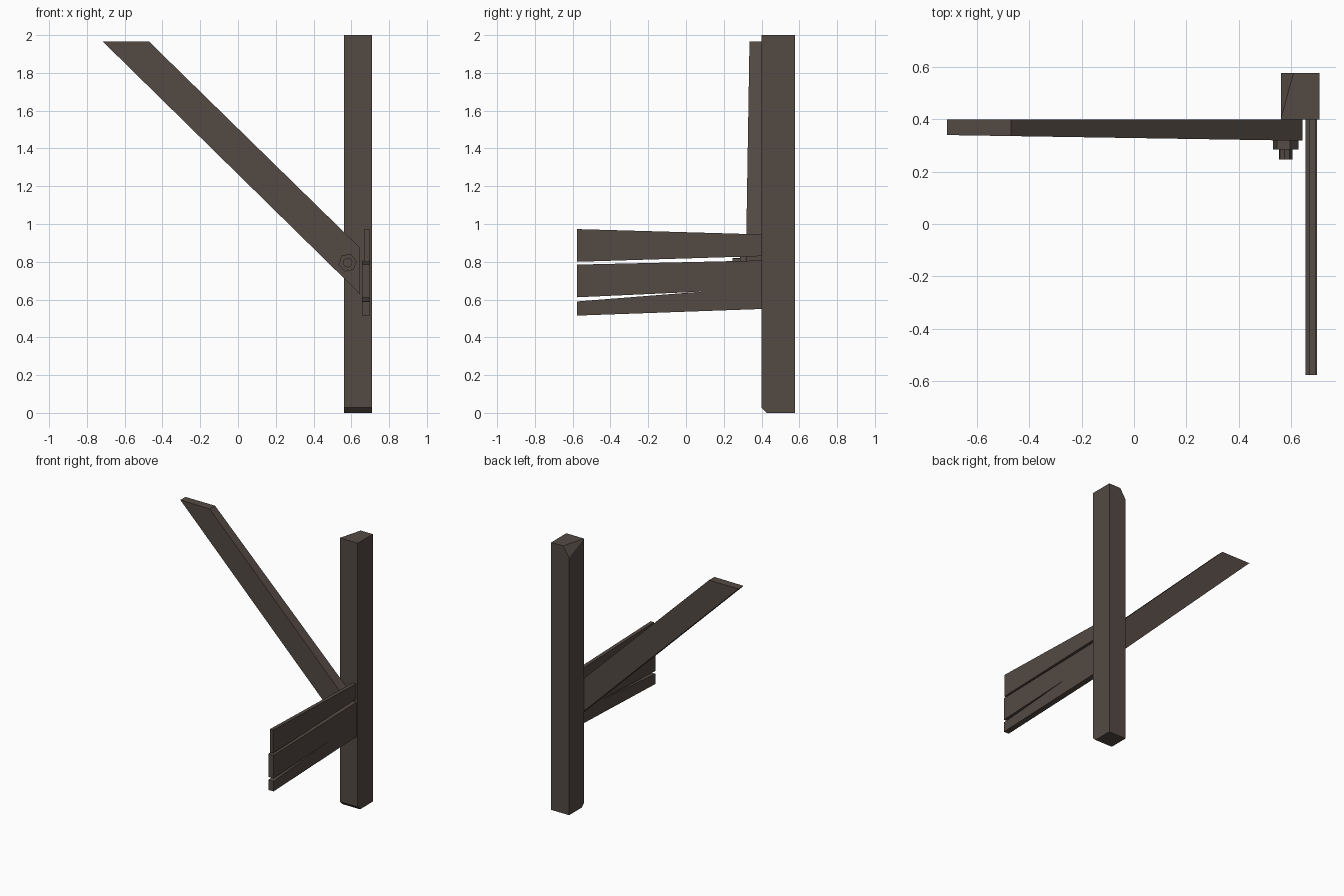
import bpy
import bmesh
import math
from mathutils import Vector

default = bpy.data.objects.get("Cube")
if default:
    bpy.data.objects.remove(default, do_unlink=True)

# Weathered dark brown wood, used for everything
wood = bpy.data.materials.new("dark_brown_wood")
wood.use_nodes = True
colour = (0.087, 0.068, 0.057, 1)
wood.diffuse_color = colour
shader = wood.node_tree.nodes["Principled BSDF"]
shader.inputs["Base Color"].default_value = colour
shader.inputs["Roughness"].default_value = 0.9


def finish(name, bm):
    bmesh.ops.recalc_face_normals(bm, faces=bm.faces[:])
    mesh = bpy.data.meshes.new(name)
    bm.to_mesh(mesh)
    bm.free()
    mesh.materials.append(wood)
    obj = bpy.data.objects.new(name, mesh)
    bpy.context.collection.objects.link(obj)
    return obj


def loft(name, start, end):
    """Solid between two matching outlines."""
    bm = bmesh.new()
    a = [bm.verts.new(p) for p in start]
    b = [bm.verts.new(p) for p in end]
    bm.faces.new(a)
    bm.faces.new(b[::-1])
    for i in range(len(a)):
        j = (i + 1) % len(a)
        bm.faces.new((a[i], a[j], b[j], b[i]))
    return finish(name, bm)


def side_plank(name, outline, x0, x1):
    """Plank with a (y, z) outline, extruded across x."""
    return loft(name, [(x0, y, z) for y, z in outline],
                [(x1, y, z) for y, z in outline])


def slice_off(bm, point, normal):
    """Cut away everything on the normal side and cap the cut."""
    cut = bmesh.ops.bisect_plane(bm, geom=bm.verts[:] + bm.edges[:] + bm.faces[:],
                                 plane_co=point, plane_no=normal, clear_outer=True)
    edges = [e for e in cut["geom_cut"] if isinstance(e, bmesh.types.BMEdge)]
    bmesh.ops.holes_fill(bm, edges=edges)


# Upright post, with a chamfered foot and a chipped top corner
L, R, F, B, TOP = 0.562, 0.71, 0.4, 0.578, 2.0
bm = bmesh.new()
bmesh.ops.create_cube(bm, size=1)
bmesh.ops.scale(bm, vec=(R - L, B - F, TOP), verts=bm.verts[:])
bmesh.ops.translate(bm, vec=((L + R) / 2, (F + B) / 2, TOP / 2), verts=bm.verts[:])
slice_off(bm, (L, F, 0.028), (0, -1, -1))
chip = [Vector((L, F + 0.003, TOP)), Vector((0.61, B, TOP)), Vector((L, B, TOP - 0.075))]
normal = (chip[1] - chip[0]).cross(chip[2] - chip[0])
if normal.dot(Vector((L, B, TOP)) - chip[0]) < 0:
    normal.negate()
slice_off(bm, chip[0], normal)
finish("post", bm)

# Diagonal brace, thicker toward the post
brace = [(-0.715, 1.965), (-0.47, 1.965), (0.645, 0.875), (0.645, 0.63)]
loft("brace", [(x, 0.34 - 0.016 * (x + 0.715), z) for x, z in brace],
     [(x, F, z) for x, z in brace])

# Upper board, and lower board split at its free end
side_plank("upper_board", [(-0.578, 0.80), (F, 0.83), (F, 0.945), (-0.578, 0.973)],
           0.669, 0.696)
side_plank("split_board",
           [(-0.578, 0.785), (-0.578, 0.612), (0.085, 0.642), (-0.578, 0.59),
            (-0.578, 0.515), (F, 0.55), (F, 0.807)], 0.656, 0.699)


# Nut and bolt end on the face of the brace
def rod(name, radius, sides, y0, y1, turn):
    ring = [(0.58 + radius * math.cos(turn + math.tau * i / sides),
             0.795 + radius * math.sin(turn + math.tau * i / sides)) for i in range(sides)]
    loft(name, [(x, y0, z) for x, z in ring], [(x, y1, z) for x, z in ring])


rod("nut", 0.049, 6, 0.285, 0.34, 0.2)
rod("bolt_end", 0.026, 8, 0.246, 0.30, 0.2)
